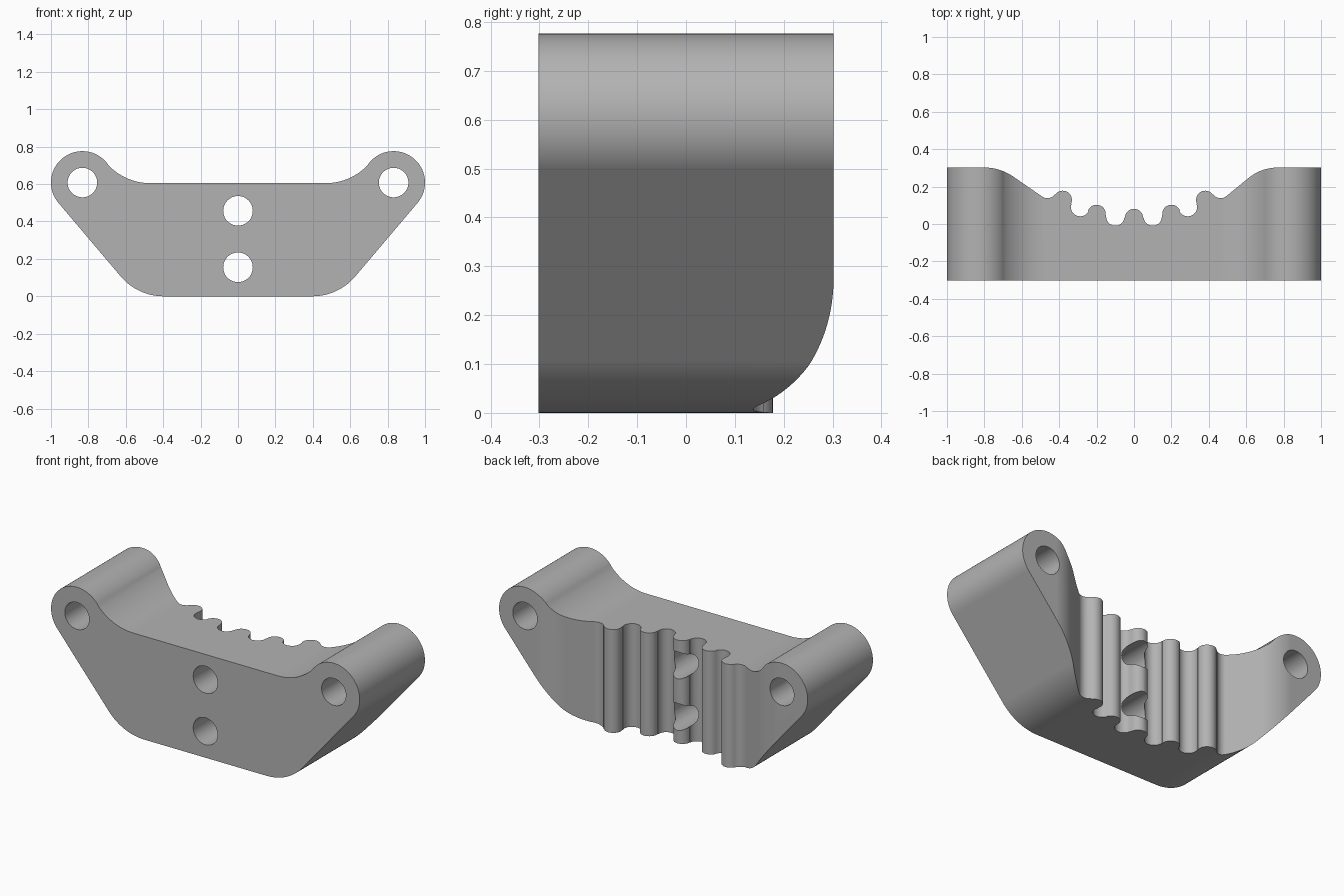
import bpy, bmesh
from math import sin, cos, atan2, radians, pi
from mathutils import Vector

if "Cube" in bpy.data.objects:
    bpy.data.objects.remove(bpy.data.objects["Cube"])

HALF = 0.302             # half depth of the block
EAR = (0.832, 0.608)     # centre of the rounded ear
EAR_R = 0.168


def arc(centre, r, a0, a1, n=16):
    """Points on an arc between two angles in radians."""
    steps = [a0 + (a1 - a0) * i / n for i in range(n + 1)]
    return [(centre[0] + r * cos(a), centre[1] + r * sin(a)) for a in steps]


def prism(name, outline, place, sweep):
    """Extrude a 2D outline placed in space along a vector."""
    bm = bmesh.new()
    face = bm.faces.new([bm.verts.new(place(u, v)) for u, v in outline])
    new = bmesh.ops.extrude_face_region(bm, geom=[face])["geom"]
    moved = [g for g in new if isinstance(g, bmesh.types.BMVert)]
    bmesh.ops.translate(bm, verts=moved, vec=Vector(sweep))
    bmesh.ops.recalc_face_normals(bm, faces=bm.faces)
    mesh = bpy.data.meshes.new(name)
    bm.to_mesh(mesh)
    bm.free()
    obj = bpy.data.objects.new(name, mesh)
    bpy.context.collection.objects.link(obj)
    return obj


def cut(target, cutter):
    """Subtract the cutter and remove it."""
    mod = target.modifiers.new("cut", "BOOLEAN")
    mod.operation, mod.solver, mod.object = "DIFFERENCE", "EXACT", cutter
    bpy.context.view_layer.objects.active = target
    bpy.ops.object.modifier_apply(modifier=mod.name)
    bpy.data.objects.remove(cutter)


# Body: bottom corner, ear and concave shoulder, mirrored across the middle
slope = radians(-40.3)
shoulder = (0.47, 0.911)
turn = atan2(shoulder[1] - EAR[1], shoulder[0] - EAR[0])
half = arc((0.398, 0.3), 0.3, -pi / 2, slope)
half += arc(EAR, EAR_R, slope, turn, 40)
half += arc(shoulder, 0.306, turn - pi, -pi / 2)[1:]
outline = half + [(-x, z) for x, z in reversed(half)]
body = prism("clamp_body", outline, lambda x, z: (x, -HALF, z), (0, 2 * HALF, 0))

# Grooved back: alternating grooves and ridges along a shallow curve
side = [(0.1, 0.04), (0.2, 0.054), (0.288, 0.09), (0.381, 0.129), (0.463, 0.187)]
chain = [(-x, y) for x, y in reversed(side)] + [(0, 0.032)] + side
R = 0.049
heading = [atan2(b[1] - a[1], b[0] - a[0]) for a, b in zip(chain, chain[1:])]
left, right = radians(34.5), radians(40)
back = [(-0.8, 0.5)] + arc((-0.8, HALF - 0.27), 0.27, pi / 2, pi / 2 - left)
for i, centre in enumerate(chain):
    groove = i % 2 == 0
    start = heading[i - 1] + pi if i else 1.5 * pi - left
    if i == len(chain) - 1:
        end = 1.5 * pi + right
    else:
        end = heading[i] + (2 * pi if groove else 0)
    back += arc(centre, R, start, end)
back += arc((0.77, HALF - 0.25), 0.25, pi / 2 + right, pi / 2) + [(0.77, 0.5)]
cut(body, prism("back_cutter", back, lambda x, y: (x, y, -0.2), (0, 0, 1.4)))

# Bolt holes: one in each ear, two in the middle
for x, z in [EAR, (-EAR[0], EAR[1]), (0, 0.457), (0, 0.155)]:
    ring = arc((x, z), 0.079, 0, 2 * pi, 48)[:-1]
    cut(body, prism("hole_cutter", ring, lambda u, v: (u, -0.6, v), (0, 1.2, 0)))

# Grey finish
grey = bpy.data.materials.new("plain_grey")
grey.use_nodes = True
colour = (0.45, 0.45, 0.45, 1)
grey.diffuse_color = colour
grey.node_tree.nodes["Principled BSDF"].inputs["Base Color"].default_value = colour
body.data.materials.clear()
body.data.materials.append(grey)

# Smooth curves, crisp rims
bpy.ops.object.select_all(action="DESELECT")
body.select_set(True)
bpy.context.view_layer.objects.active = body
bpy.ops.object.shade_smooth_by_angle(angle=radians(30))
weighted = body.modifiers.new("even_shading", "WEIGHTED_NORMAL")
weighted.keep_sharp = True
